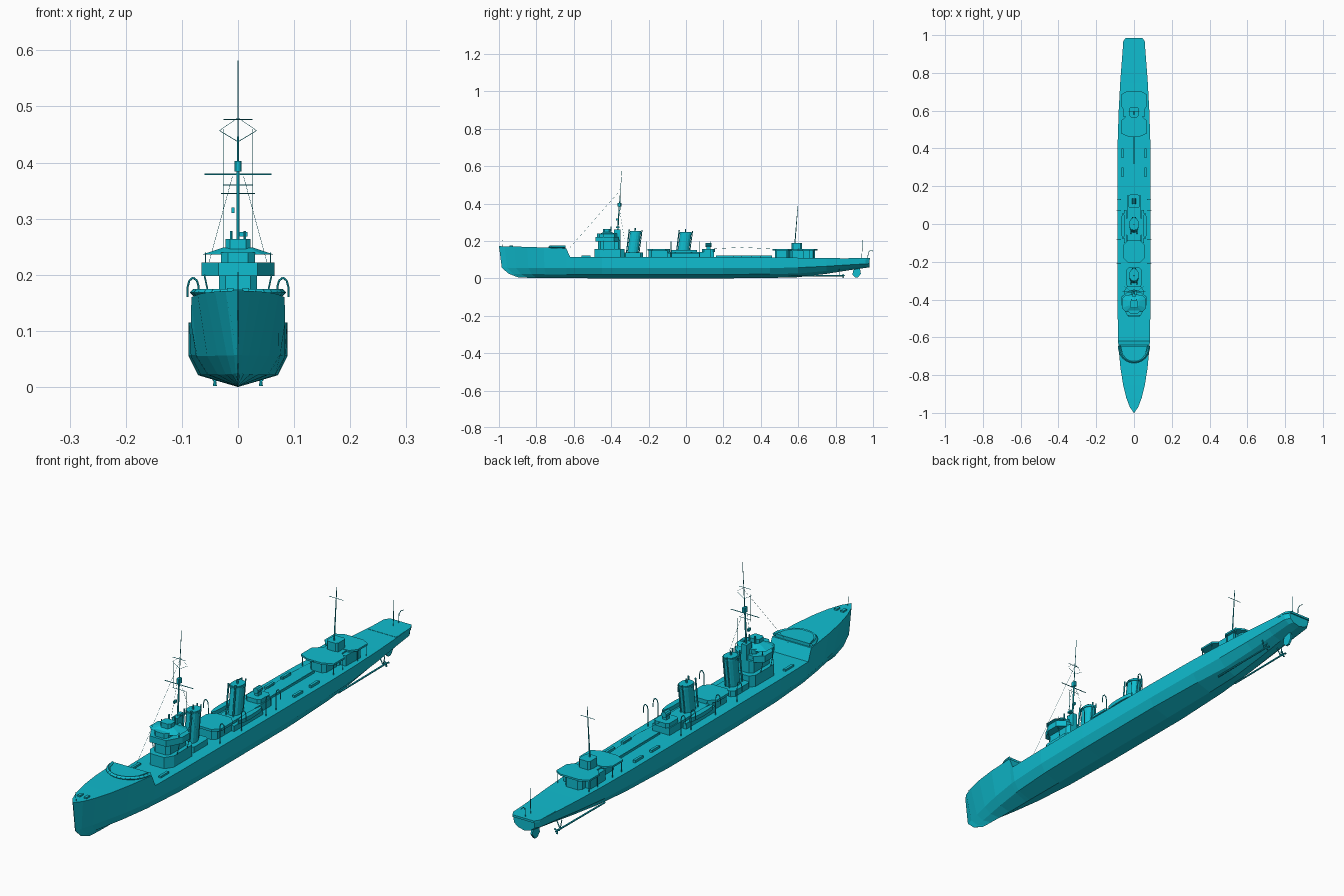
import bpy, bmesh, math
from mathutils import Vector

if "Cube" in bpy.data.objects:
    bpy.data.objects.remove(bpy.data.objects["Cube"])

COLOUR = (0.005, 0.51, 0.63, 1)
paint = bpy.data.materials.new("teal_paint")
paint.use_nodes = True
paint.diffuse_color = COLOUR
paint.node_tree.nodes["Principled BSDF"].inputs["Base Color"].default_value = COLOUR


def finish(name, bm):
    bmesh.ops.recalc_face_normals(bm, faces=bm.faces)
    mesh = bpy.data.meshes.new(name)
    bm.to_mesh(mesh)
    bm.free()
    mesh.materials.append(paint)
    ob = bpy.data.objects.new(name, mesh)
    bpy.context.collection.objects.link(ob)
    return ob


def prism(name, half, z0, z1, taper=1, rake=0, centre_x=0):
    """Symmetrical extrusion from a right-hand outline of (x, y) points."""
    outline = half + [(-x, y) for x, y in reversed(half) if x > 0]
    cy = sum(p[1] for p in outline) / len(outline)
    bm = bmesh.new()
    low = [bm.verts.new((centre_x + x, y, z0)) for x, y in outline]
    high = [bm.verts.new((centre_x + x * taper, cy + (y - cy) * taper + rake, z1)) for x, y in outline]
    bm.faces.new(low)
    bm.faces.new(high)
    n = len(low)
    for i in range(n):
        bm.faces.new((low[i], low[(i + 1) % n], high[(i + 1) % n], high[i]))
    return finish(name, bm)


def box(name, w, y0, y1, z0, z1, x=0):
    return prism(name, [(w, y0), (w, y1)], z0, z1, centre_x=x)


def octagon(w, y0, y1, c):
    return [(w - c, y0), (w, y0 + c), (w, y1 - c), (w - c, y1)]


def oval(w, y0, y1, n=8):
    c, r = (y0 + y1) / 2, (y1 - y0) / 2
    return [(w * math.sin(math.pi * (i + .5) / n), c - r * math.cos(math.pi * (i + .5) / n)) for i in range(n)]


def rod(name, points, r, r_end=None, sides=6):
    """Round bar along a polyline."""
    bm = bmesh.new()
    for a, b in zip(points, points[1:]):
        a, b = Vector(a), Vector(b)
        m = (b - a).to_track_quat("Z", "Y").to_matrix().to_4x4()
        m.translation = (a + b) / 2
        bmesh.ops.create_cone(bm, cap_ends=True, segments=sides, radius1=r,
                              radius2=r_end or r, depth=(b - a).length, matrix=m)
    return finish(name, bm)


# Hull stations: y, deck half-width, deck z, chine half-width, bilge half-width, keel z
stations = [
    (-1.0, .001, .172, .001, .001, .006), (-.97, .022, .171, .007, .004, .004),
    (-.92, .041, .17, .02, .011, .003), (-.85, .058, .168, .036, .022, .002),
    (-.76, .072, .165, .055, .036, .001), (-.64, .083, .16, .073, .052, .001),
    (-.62, .084, .115, .075, .054, .001), (-.45, .087, .115, .084, .066, 0),
    (-.2, .088, .115, .088, .071, 0), (.2, .088, .114, .088, .071, 0),
    (.45, .086, .112, .084, .062, .002), (.6, .081, .11, .078, .05, .006),
    (.75, .073, .108, .069, .042, .024), (.87, .064, .107, .06, .037, .043),
    (.96, .057, .107, .054, .034, .056), (.98, .046, .107, .043, .028, .058)]
bm = bmesh.new()
rings = []
for y, wd, zd, wc, wb, zk in stations:
    fade = max(0, 1 - (y + 1) / .3)
    chine = zk * .4 + .055
    bilge = zk + .021 * (1 - zk / .09)
    side = [(wd, y, zd), (wc, y + .015 * fade, chine), (wb, y + .05 * fade, bilge)]
    ring = side + [(0, y + .1 * fade, zk)] + [(-x, yy, z) for x, yy, z in reversed(side)]
    rings.append([bm.verts.new(p) for p in ring])
for a, b in zip(rings, rings[1:]):
    for i in range(7):
        j = (i + 1) % 7
        bm.faces.new((a[i], a[j], b[j], b[i]))
bm.faces.new(rings[0])
bm.faces.new(rings[-1])
finish("hull", bm)

# Stern deck lip and forecastle fittings
prism("stern_lip", [(.061, .87), (.058, .965), (.045, .985)], .1, .108)
arc = [(.079 * math.sin(t * math.pi / 16), -.645 - .085 * math.cos(t * math.pi / 16)) for t in range(9)]
for s in (-1, 1):
    for (xa, ya), (xb, yb) in zip(arc, arc[1:]):
        rod("breakwater", [(s * xa, ya, .168), (s * xb, yb, .168)], .007, sides=4)
    box("anchor_capstan", .006, -.945, -.925, .168, .176, s * .014)
prism("forward_gun_platform", [(.03, -.725), (.06, -.69), (.072, -.645)], .158, .172)

# Bridge
prism("bridge_base", [(.03, -.49), (.05, -.46), (.05, -.35), (.035, -.33)], .11, .158)
prism("bridge_tower", octagon(.034, -.47, -.35, .012), .155, .205)
prism("bridge_wings", [(.035, -.485), (.065, -.43), (.065, -.385), (.035, -.36)], .198, .222)
prism("wheelhouse", octagon(.03, -.475, -.37, .012), .22, .24)
prism("bridge_canopy", octagon(.064, -.465, -.375, .02), .236, .249, taper=.4)
prism("bridge_top", octagon(.022, -.445, -.405, .008), .243, .264)
box("director", .011, -.385, -.35, .11, .262)
for s in (-1, 1):
    rod("bridge_lamp", [(s * .012, -.4, .25), (s * .012, -.4, .278)], .003)
    for y in (-.44, -.38):
        rod("wing_post", [(s * .058, y, .2), (s * .058, y, .24)], .001)
        rod("wing_strut", [(s * .06, y, .2), (s * .045, y, .13)], .0015)

# Funnels with caps, steam pipes and casings
for y0, y1, top in ((-.315, -.255, .252), (-.048, .015, .248)):
    mid = (y0 + y1) / 2
    prism("funnel_casing", octagon(.04, y0 - .02, y1 + .025, .012), .11, .137)
    prism("funnel", oval(.023, y0, y1), .13, top, rake=.016)
    prism("funnel_cap", oval(.026, y0 + .012, y1 + .019), top - .01, top - .003)
    for s in (-1, 1):
        rod("steam_pipe", [(s * .015, y0 - .004, .13), (s * .015, y0 + .012, top + .01)], .003)
        rod("aft_steam_pipe", [(s * .008, y1 + .003, .13), (s * .008, y1 + .02, top + .006)], .0025)
    rod("funnel_whistle", [(0, mid + .012, top - .01), (0, mid + .014, top + .016)], .003)

# Midships houses and platforms
prism("midships_house", octagon(.042, -.2, -.085, .015), .11, .15)
prism("midships_platform", octagon(.056, -.205, -.085, .025), .148, .157)
box("engine_casing", .036, -.09, .15, .11, .142)
prism("searchlight_house", octagon(.032, .085, .155, .01), .14, .158)
box("searchlight_stand", .008, .11, .13, .155, .173)
rod("searchlight", [(0, .105, .178), (0, .135, .178)], .011, sides=10)
box("deck_rail", .002, .16, .46, .112, .121)
for s in (-1, 1):
    box("side_locker", .007, -.1, .075, .112, .136, s * .047)
    prism("ships_boat", oval(.011, -.08, .06), .137, .152, centre_x=s * .058)
    for y in (-.21, -.08, .07, .13):
        path = [(s * .07, y, .112), (s * .07, y, .165)]
        path += [(s * (.08 - .01 * math.cos(a)), y, .175 + .02 * math.sin(a))
                 for a in (.2, .8, 1.57, 2.3, 3)]
        path.append((s * .09, y, .16))
        rod("boat_davit", path, .0018)
    for y in (-.56, .25, .35):
        box("deck_locker", .005, y, y + .05, .112, .122, s * .06)

# Aft deckhouse with gun platforms
prism("aft_house", octagon(.036, .55, .69, .012), .105, .152)
prism("aft_front_house", octagon(.034, .475, .56, .012), .105, .152)
prism("aft_forward_platform", [(.03, .462), (.07, .48), (.07, .545), (.045, .568)], .15, .157)
prism("aft_rear_platform", [(.05, .6), (.07, .625), (.07, .685), (.04, .702)], .15, .157)
box("aft_walkway", .04, .565, .605, .15, .155)
prism("aft_control_house", octagon(.024, .565, .62, .007), .152, .189)
for s in (-1, 1):
    for y in (.485, .54, .63, .682):
        rod("platform_post", [(s * .066, y, .107), (s * .066, y, .152)], .0016)
    box("aft_side_house", .012, .57, .66, .107, .15, s * .046)

# Foremast with yards and lookout
rod("foremast_lower", [(0, -.365, .25), (0, -.356, .4)], .0035, .0028)
rod("foremast_upper", [(0, -.356, .4), (0, -.342, .582)], .0018, .0008)
prism("lookout", octagon(.006, -.366, -.346, .002), .384, .403)
for w, z, r in ((.06, .379, .0016), (.026, .36, .001), (.026, .477, .001)):
    rod("fore_yard", [(-w, -.357, z), (w, -.357, z)], r)
box("mast_lamp", .003, -.375, -.36, .31, .32, -.009)
box("mast_light", .007, -.375, -.355, .268, .276, .01)
rod("yard_stay", [(-.033, -.352, .457), (0, -.352, .437), (.033, -.352, .457)], .0006)
rod("yard_lift", [(-.033, -.352, .457), (0, -.35, .48), (.033, -.352, .457)], .0004)

# Mainmast, staffs and rigging
rod("mainmast", [(0, .582, .185), (0, .598, .387)], .0028, .0012)
rod("main_yard", [(-.03, .596, .345), (.03, .596, .345)], .0011)
rod("ensign_staff", [(0, .94, .105), (0, .943, .205)], .0012)
rod("stern_davit", [(0, .972, .105), (0, .974, .14), (0, .985, .148), (0, 1, .146)], .0014)
rod("jackstaff", [(0, -.98, .17), (0, -.982, .205)], .0008)
rod("forestay", [(0, -.352, .47), (0, -.62, .165)], .0004)
rod("deck_lifeline", [(0, .15, .158), (0, .3, .166), (0, .46, .157)], .0006)
for s in (-1, 1):
    rod("shroud", [(s * .01, -.356, .375), (s * .055, -.33, .21)], .0004)
    rod("halyard", [(s * .026, -.352, .46), (s * .026, -.35, .24)], .0004)

# Shafts, propellers and rudder
for s in (-1, 1):
    x = s * .041
    rod("propeller_shaft", [(x, .55, .012), (x, .84, .014)], .0035)
    rod("shaft_strut", [(x, .82, .014), (s * .022, .82, .05)], .002)
    rod("shaft_strut_outer", [(x, .82, .014), (s * .048, .82, .05)], .002)
    rod("propeller_hub", [(x, .83, .014), (x, .85, .014)], .005, .002)
    for k in range(3):
        a = k * math.tau / 3 + .5
        rod("propeller_blade", [(x, .838, .014), (x + .012 * math.cos(a), .84, .014 + .012 * math.sin(a))], .0015, .004)
bm = bmesh.new()
outline = [(.895, .045), (.89, .02), (.905, .005), (.92, .005), (.935, .025), (.93, .055)]
sides = [[bm.verts.new((x, y, z)) for y, z in outline] for x in (-.004, .004)]
for ring in sides:
    bm.faces.new(ring)
for i in range(6):
    j = (i + 1) % 6
    bm.faces.new((sides[0][i], sides[0][j], sides[1][j], sides[1][i]))
finish("rudder", bm)
